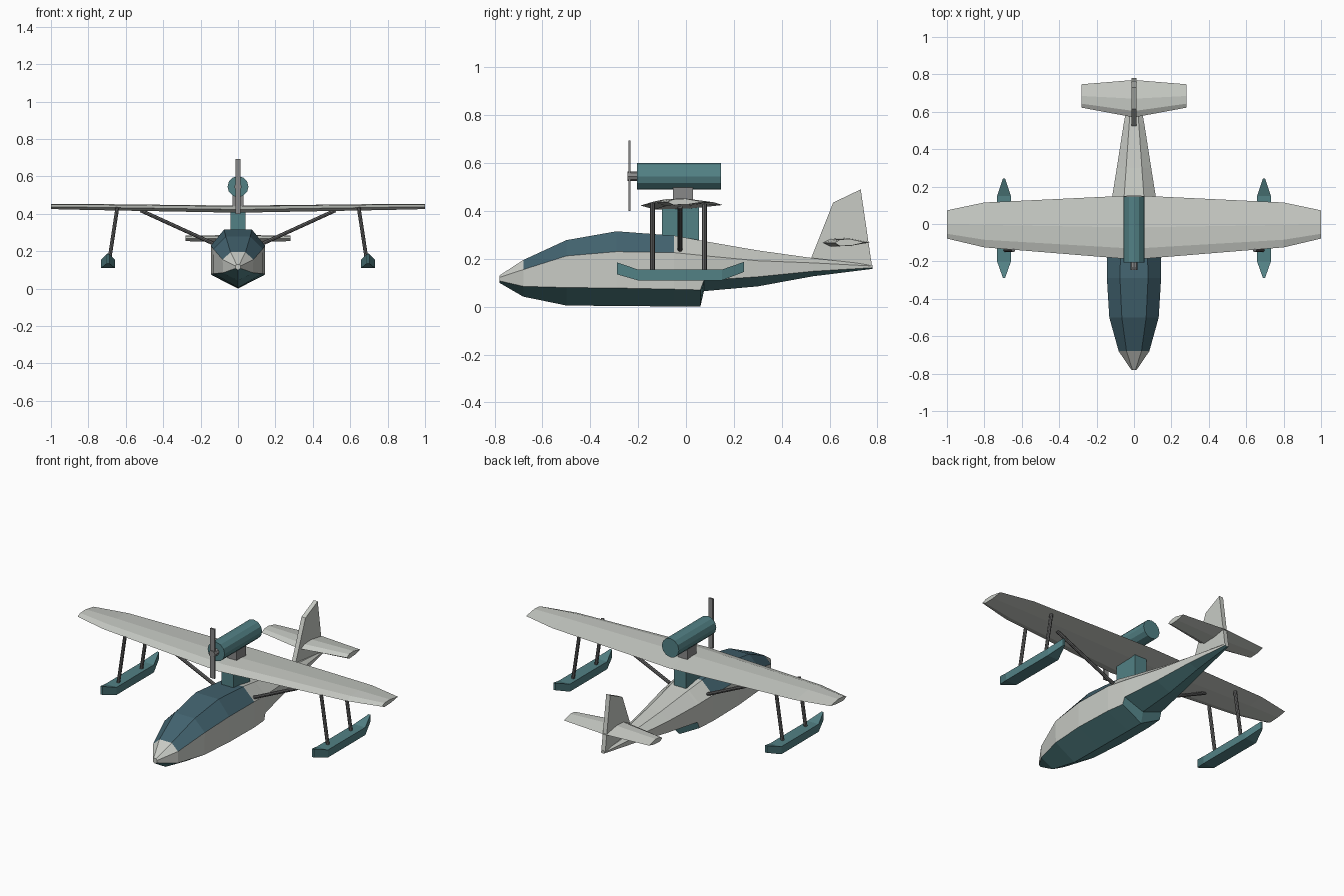
import bpy, bmesh
from mathutils import Vector

if "Cube" in bpy.data.objects:
    bpy.data.objects.remove(bpy.data.objects["Cube"])


def material(name, rgb):
    m = bpy.data.materials.new(name)
    m.diffuse_color = (*rgb, 1)
    m.use_nodes = True
    m.node_tree.nodes["Principled BSDF"].inputs["Base Color"].default_value = m.diffuse_color
    return m


CREAM = material("cream", (0.58, 0.60, 0.56))
TEAL = material("teal", (0.085, 0.22, 0.235))
GLASS = material("glass", (0.055, 0.125, 0.16))
DARK = material("dark_grey", (0.13, 0.13, 0.13))
GREY = material("mid_grey", (0.25, 0.25, 0.25))


def loft(name, rings, mats, pick=None):
    """Skin closed rings of equal length; pick(segment, strip) gives material index."""
    bm = bmesh.new()
    loops = [[bm.verts.new(p) for p in r] for r in rings]
    n = len(loops[0])
    for i in range(len(loops) - 1):
        a, b = loops[i], loops[i + 1]
        for j in range(n):
            k = (j + 1) % n
            f = bm.faces.new((a[j], a[k], b[k], b[j]))
            f.material_index = pick(i, j) if pick else 0
    bm.faces.new(loops[0])
    bm.faces.new(loops[-1])
    bmesh.ops.recalc_face_normals(bm, faces=bm.faces)
    me = bpy.data.meshes.new(name)
    bm.to_mesh(me)
    bm.free()
    for m in mats:
        me.materials.append(m)
    ob = bpy.data.objects.new(name, me)
    bpy.context.collection.objects.link(ob)
    return ob


def box(name, x, y0, y1, z0, z1, mat):
    ring = lambda y: [(-x, y, z0), (x, y, z0), (x, y, z1), (-x, y, z1)]
    return loft(name, [ring(y0), ring(y1)], [mat])


def rod(name, a, b, r, mat, sides=8):
    a, b = Vector(a), Vector(b)
    d = b - a
    bpy.ops.mesh.primitive_cylinder_add(vertices=sides, radius=r, depth=d.length,
                                        location=(a + b) / 2)
    ob = bpy.context.object
    ob.rotation_euler = d.to_track_quat('Z', 'Y').to_euler()
    ob.name = name
    ob.data.materials.append(mat)
    return ob


def flying_surface(name, half_stations, profile):
    """half_stations: (x, leading y, trailing y, z, thickness), root to tip."""
    full = [(-s[0], *s[1:]) for s in half_stations[:0:-1]] + half_stations
    rings = [[(x, y0 + t * (y1 - y0), z + h * th) for t, h in profile]
             for x, y0, y1, z, th in full]
    return loft(name, rings, [CREAM])


# Fuselage: y, chine half width, side half width, top half width, z of keel, chine, side, top
stations = [
    (-0.78, 0.014, 0.014, 0.008, 0.100, 0.108, 0.122, 0.130),
    (-0.68, 0.080, 0.082, 0.040, 0.042, 0.085, 0.155, 0.195),
    (-0.50, 0.130, 0.132, 0.065, 0.005, 0.080, 0.212, 0.278),
    (-0.29, 0.145, 0.145, 0.075, 0.003, 0.078, 0.230, 0.315),
    (-0.05, 0.142, 0.142, 0.070, 0.001, 0.073, 0.226, 0.297),
    (0.06, 0.130, 0.130, 0.060, 0.000, 0.070, 0.215, 0.277),
    (0.075, 0.128, 0.128, 0.058, 0.065, 0.110, 0.213, 0.274),
    (0.30, 0.092, 0.092, 0.042, 0.085, 0.125, 0.192, 0.235),
    (0.53, 0.056, 0.056, 0.026, 0.127, 0.148, 0.183, 0.203),
    (0.78, 0.012, 0.012, 0.008, 0.158, 0.163, 0.170, 0.175),
]
rings = [[(0, y, zk), (c, y, zc), (s, y, zs), (t, y, zt),
          (-t, y, zt), (-s, y, zs), (-c, y, zc)]
         for y, c, s, t, zk, zc, zs, zt in stations]


def hull_material(seg, strip):
    if strip in (0, 6):
        return 1
    return 2 if strip in (2, 3, 4) and 1 <= seg <= 3 else 0


loft("fuselage", rings, [CREAM, TEAL, GLASS], hull_material)

# Wing and tailplane
airfoil = [(0, 0), (0.17, 0.45), (0.5, 0.55), (1, 0.05), (0.6, -0.35), (0.17, -0.45)]
flying_surface("wing", [(0, -0.19, 0.153, 0.423, 0.038),
                        (0.80, -0.125, 0.115, 0.435, 0.032),
                        (1.0, -0.078, 0.073, 0.437, 0.026)], airfoil)
flying_surface("tailplane", [(0, 0.57, 0.77, 0.267, 0.036),
                             (0.28, 0.622, 0.747, 0.267, 0.030)], airfoil)

# Fin
outline = [(0.52, 0.195), (0.615, 0.435), (0.73, 0.49), (0.778, 0.163)]
loft("fin", [[(x, y, z) for y, z in outline] for x in (-0.013, 0.013)], [CREAM])

# Pylons and engine
box("wing_pylon", 0.04, -0.10, 0.055, 0.22, 0.415, TEAL)
box("engine_mount", 0.03, -0.055, 0.03, 0.42, 0.51, GREY)
rod("engine_nacelle", (0, -0.205, 0.545), (0, 0.147, 0.545), 0.056, TEAL, 12)
rod("propeller_hub", (0, -0.245, 0.545), (0, -0.2, 0.545), 0.02, GREY)
box("propeller", 0.014, -0.241, -0.231, 0.40, 0.694, GREY)

# Floats and struts, one set per side
for side, s in (("left", -1), ("right", 1)):
    cx = s * 0.695
    loft(f"{side}_float", [[(cx - w, y, z0), (cx + w, y, z0), (cx + w, y, z1), (cx - w, y, z1)]
                           for y, w, z0, z1 in ((-0.288, 0.006, 0.135, 0.185),
                                                (-0.20, 0.037, 0.11, 0.155),
                                                (0.15, 0.037, 0.11, 0.155),
                                                (0.242, 0.006, 0.145, 0.187))], [TEAL])
    for end, y in (("front", -0.14), ("rear", 0.077)):
        rod(f"{side}_{end}_float_strut", (s * 0.69, y, 0.14), (s * 0.645, y, 0.435), 0.01, DARK)
    rod(f"{side}_wing_strut", (s * 0.125, -0.025, 0.238), (s * 0.52, -0.025, 0.418), 0.01, DARK)
